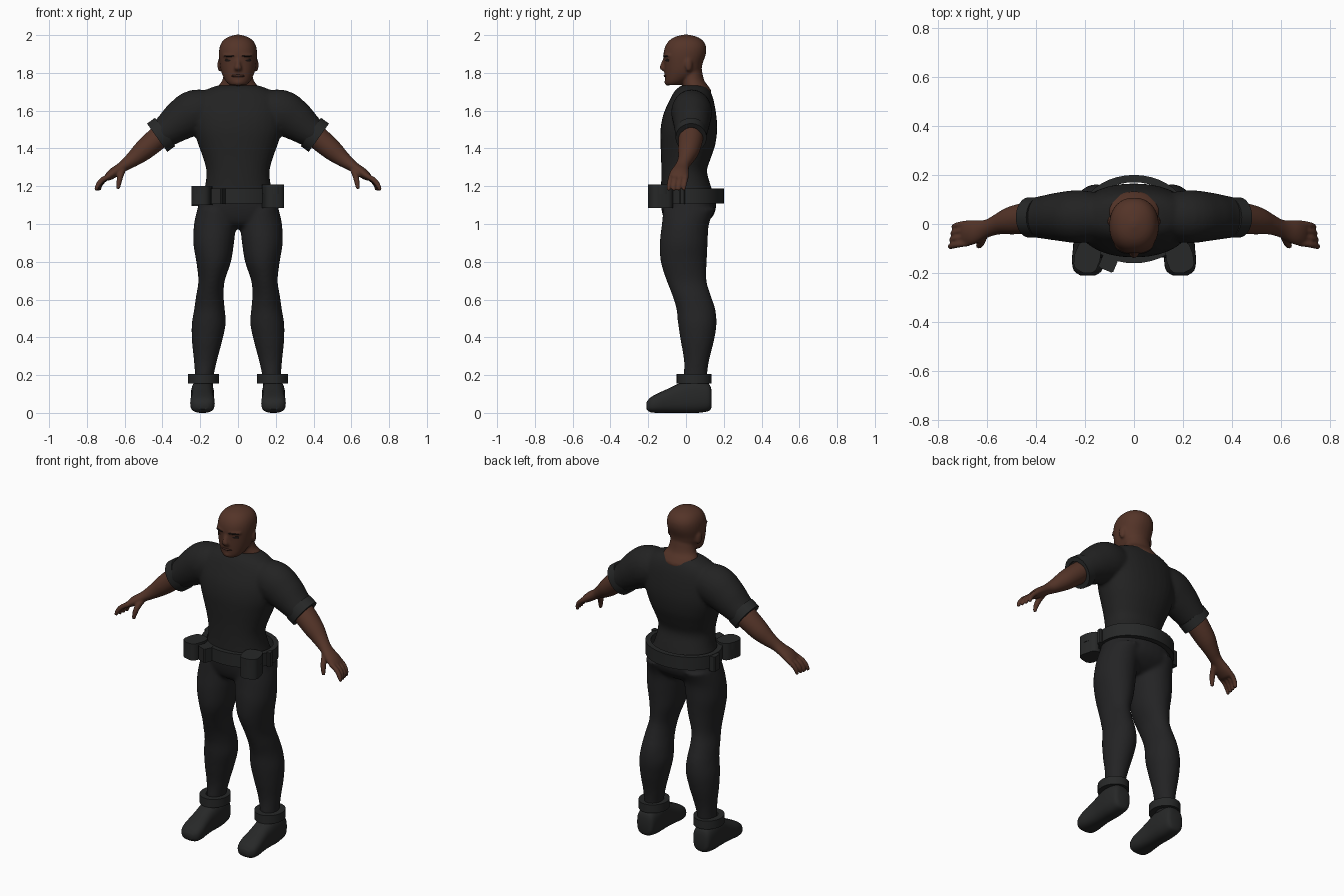
import bpy, bmesh, math
from mathutils import Vector, Matrix

if "Cube" in bpy.data.objects:
    bpy.data.objects.remove(bpy.data.objects["Cube"])

X, Y, Z = Vector((1, 0, 0)), Vector((0, 1, 0)), Vector((0, 0, 1))


def material(name, rgb):
    m = bpy.data.materials.new(name)
    m.diffuse_color = (*rgb, 1)
    m.use_nodes = True
    m.node_tree.nodes["Principled BSDF"].inputs["Base Color"].default_value = m.diffuse_color
    return m


SKIN = material("brown skin", (0.088, 0.034, 0.021))
LIP = material("dark lip", (0.045, 0.018, 0.013))
SOCKET = material("dark eye", (0.012, 0.008, 0.007))
SHIRT = material("black shirt", (0.016, 0.016, 0.016))
TROUSER = material("charcoal trousers", (0.017, 0.017, 0.018))
GEAR = material("dark gear", (0.020, 0.021, 0.021))


def catmull(a, b, c, d, t):
    return [0.5 * (2 * q + (r - p) * t + (2 * p - 5 * q + 4 * r - s) * t * t
                   + (3 * q - p - 3 * r + s) * t ** 3) for p, q, r, s in zip(a, b, c, d)]


def loft(bm, keys, axis=None, ref=Y, power=2.0, n=24, steps=4):
    """Smooth closed tube through (x, y, z, radius_u, radius_v) stations."""
    k = [keys[0]] + list(keys) + [keys[-1]]
    st = [catmull(*k[i:i + 4], j / steps) for i in range(len(keys) - 1) for j in range(steps)]
    st.append(list(keys[-1]))
    rings = []
    for i, s in enumerate(st):
        t = axis or (Vector(st[min(i + 1, len(st) - 1)][:3]) - Vector(st[max(i - 1, 0)][:3])).normalized()
        v = (ref - t * ref.dot(t)).normalized()
        u = t.cross(v)
        ring = []
        for j in range(n):
            a = 2 * math.pi * j / n
            c, d = math.cos(a), math.sin(a)
            c = math.copysign(abs(c) ** (2 / power), c)
            d = math.copysign(abs(d) ** (2 / power), d)
            ring.append(bm.verts.new(Vector(s[:3]) + u * c * max(s[3], .002) + v * d * max(s[4], .002)))
        rings.append(ring)
    for p, q in zip(rings, rings[1:]):
        for j in range(n):
            bm.faces.new((p[j], p[(j + 1) % n], q[(j + 1) % n], q[j]))
    bm.faces.new(rings[0][::-1])
    bm.faces.new(rings[-1])


def ball(bm, c, r, rot=0):
    m = Matrix.Translation(c) @ Matrix.Rotation(rot, 4, 'Z') @ Matrix.Diagonal((*r, 1))
    bmesh.ops.create_uvsphere(bm, u_segments=20, v_segments=12, radius=1, matrix=m)


def band(bm, m, rx, ry, h, wall, n=40):
    """Rectangular-section hoop."""
    prof = [(-wall, -h / 2), (0, -h / 2), (0, h / 2), (-wall, h / 2)]
    rings = [[bm.verts.new(m @ Vector(((rx + w) * math.cos(2 * math.pi * j / n),
                                       (ry + w) * math.sin(2 * math.pi * j / n), z)))
              for j in range(n)] for w, z in prof]
    for i in range(4):
        p, q = rings[i], rings[(i + 1) % 4]
        for j in range(n):
            bm.faces.new((p[j], p[(j + 1) % n], q[(j + 1) % n], q[j]))


def finish(name, bm, mat, voxel=0, smooth=4):
    bmesh.ops.recalc_face_normals(bm, faces=bm.faces[:])
    me = bpy.data.meshes.new(name)
    bm.to_mesh(me)
    bm.free()
    me.materials.append(mat)
    ob = bpy.data.objects.new(name, me)
    bpy.context.collection.objects.link(ob)
    bpy.ops.object.select_all(action='DESELECT')
    ob.select_set(True)
    bpy.context.view_layer.objects.active = ob
    if voxel:  # fuse overlapping parts into one skin
        me.shade_smooth()
        r = ob.modifiers.new("fuse", 'REMESH')
        r.mode, r.voxel_size, r.use_smooth_shade = 'VOXEL', voxel, True
        s = ob.modifiers.new("relax", 'SMOOTH')
        s.factor, s.iterations = 0.5, smooth
    else:
        bpy.ops.object.shade_smooth_by_angle(angle=math.radians(40))
    return ob


# shirt: torso with both sleeves
bm = bmesh.new()
torso = [(1.735, .04, .10, .06), (1.71, .035, .17, .09), (1.66, .03, .225, .115), (1.58, .02, .24, .14),
         (1.50, .015, .235, .15), (1.42, .01, .21, .145), (1.35, 0, .185, .132), (1.28, -.01, .167, .121),
         (1.20, 0, .175, .132), (1.12, .01, .20, .145)]
loft(bm, [(0, y, z, rx, ry) for z, y, rx, ry in torso], Z, power=2.2, n=32)
for s in (-1, 1):
    loft(bm, [(s * .10, .03, 1.61, .09, .09), (s * .22, .03, 1.595, .118, .108), (s * .30, .03, 1.55, .108, .10),
              (s * .36, .028, 1.505, .09, .09), (s * .415, .026, 1.465, .075, .08)])
finish("shirt", bm, SHIRT, .011)

# trousers: pelvis and legs
bm = bmesh.new()
loft(bm, [(0, 0, 1.18, .175, .13), (0, .012, 1.12, .205, .147), (0, .012, 1.05, .216, .136),
          (0, .0, 1.0, .19, .10), (0, 0, .975, .12, .05)], Z, power=2.3, n=32)
leg = [(1.08, .115, .018, .10, .138), (1.0, .122, -.003, .111, .125), (.9, .129, -.012, .108, .127),
       (.8, .129, -.012, .092, .122), (.7, .14, .003, .070, .106), (.62, .149, .03, .073, .102),
       (.55, .151, .052, .081, .103), (.47, .155, .06, .090, .102), (.38, .164, .06, .080, .088),
       (.28, .172, .056, .062, .067), (.2, .178, .05, .050, .062), (.14, .18, .05, .050, .062)]
for s in (-1, 1):
    loft(bm, [(s * x, y, z, rx, ry) for z, x, y, rx, ry in leg], Z)
finish("trousers", bm, TROUSER, .011)

# boots
foot = [(.135, .03, .12, .035), (.12, .01, .155, .054), (.06, 0, .175, .061), (0, 0, .17, .060),
        (-.05, 0, .15, .058), (-.10, 0, .126, .061), (-.15, 0, .103, .065), (-.19, .004, .08, .057),
        (-.21, .02, .055, .03)]
for s, side in ((-1, "right"), (1, "left")):
    bm = bmesh.new()
    loft(bm, [(s * .188, y, (a + b) / 2, rx, (b - a) / 2) for y, a, b, rx in foot], Y, ref=Z, power=2.7)
    finish(side + "_boot", bm, GEAR)
    # ankle and sleeve cuffs
    bm = bmesh.new()
    band(bm, Matrix.Translation((s * .183, .043, .18)), .082, .092, .05, .035)
    finish(side + "_ankle_cuff", bm, GEAR)
    bm = bmesh.new()
    tilt = Vector((s * .81, 0, -.58)).to_track_quat('Z', 'Y').to_matrix().to_4x4()
    band(bm, Matrix.Translation((s * .407, .027, 1.472)) @ tilt, .082, .092, .052, .026)
    finish(side + "_sleeve_cuff", bm, GEAR)
    # forearm and hand
    bm = bmesh.new()
    arm = [(.37, .028, 1.50, .06, .066), (.43, .025, 1.45, .061, .065), (.50, .014, 1.39, .055, .057),
           (.55, 0, 1.348, .043, .043), (.59, -.015, 1.318, .033, .036), (.62, -.024, 1.297, .028, .040),
           (.66, -.034, 1.27, .027, .050), (.69, -.039, 1.247, .020, .050), (.70, -.04, 1.238, .01, .04)]
    loft(bm, [(s * x, y, z, u, v) for x, y, z, u, v in arm])
    for i in range(4):
        y = .003 - .027 * i
        loft(bm, [(s * .675, y, 1.258, .014, .013), (s * (.71 + .003 * i), y - .006, 1.233, .0145, .013),
                  (s * (.73 + .004 * i), y - .012, 1.205, .013, .012),
                  (s * (.735 + .006 * i), y - .015, 1.177, .009, .009)], n=12)
    loft(bm, [(s * .61, -.04, 1.29, .018, .018), (s * .622, -.07, 1.255, .018, .016),
              (s * .63, -.085, 1.22, .015, .014), (s * .635, -.09, 1.185, .009, .009)], ref=X, n=12)
    finish(side + "_arm", bm, SKIN, .006, 3)

# head, neck, ears, nose and brow
bm = bmesh.new()
skull = [(1.735, -.068, .042, .036), (1.755, -.052, .064, .058), (1.80, -.021, .087, .093),
         (1.85, -.014, .097, .102), (1.90, -.007, .101, .112), (1.94, -.002, .096, .108),
         (1.97, 0, .080, .09), (1.99, 0, .052, .06), (2.002, 0, .012, .015)]
loft(bm, [(0, y, z, rx, ry) for z, y, rx, ry in skull], Z, power=2.2, n=32)
loft(bm, [(0, .055, 1.66, .09, .065), (0, .06, 1.70, .105, .074), (0, .05, 1.73, .104, .068),
          (0, .035, 1.765, .082, .06), (0, .025, 1.84, .07, .055)], Z)
loft(bm, [(0, -.108, 1.88, .012, .012), (0, -.118, 1.85, .013, .015), (0, -.123, 1.825, .021, .017),
          (0, -.112, 1.81, .018, .01)], Z, n=12)
ball(bm, (0, -.098, 1.752), (.03, .016, .02))
for s in (-1, 1):
    ball(bm, (s * .045, -.1, 1.892), (.04, .015, .01), s * .4)
    ball(bm, (s * .097, .015, 1.842), (.011, .02, .036), s * .3)
finish("head", bm, SKIN, .007, 3)

# dark eyes, brows and mouth as thin inlays
bm = bmesh.new()
for s in (-1, 1):
    ball(bm, (s * .045, -.099, 1.867), (.028, .009, .011), s * .38)
    ball(bm, (s * .047, -.109, 1.889), (.030, .008, .0045), s * .4)
finish("eyes", bm, SOCKET)
bm = bmesh.new()
ball(bm, (0, -.106, 1.784), (.036, .012, .008))
finish("mouth", bm, LIP)

# belt and pouches
bm = bmesh.new()
band(bm, Matrix.Translation((0, .02, 1.148)), .225, .18, .078, .03)
finish("belt", bm, GEAR)
pouches = [("left_pouch", (.186, -.135, 1.147), (.105, .125, .122), .25),
           ("right_pouch", (-.19, -.135, 1.15), (.10, .125, .10), -.25),
           ("front_pouch", (-.105, -.16, 1.148), (.065, .06, .082), -.4),
           ("side_pouch", (-.225, .05, 1.14), (.04, .06, .09), .1),
           ("belt_loop", (.225, -.02, 1.148), (.025, .03, .085), 0)]
for name, c, size, rot in pouches:
    bm = bmesh.new()
    m = Matrix.Translation(c) @ Matrix.Rotation(rot, 4, 'Z') @ Matrix.Diagonal((*size, 1))
    bmesh.ops.create_cube(bm, size=1, matrix=m)
    big = size[0] > .09
    up = [e for e in bm.edges if abs((e.verts[0].co - e.verts[1].co).z) > .05]
    bmesh.ops.bevel(bm, geom=up, offset=.035 if big else .006, segments=4 if big else 1,
                    affect='EDGES', profile=.5)
    finish(name, bm, GEAR)
    if big:  # overhanging pouch flap
        bm = bmesh.new()
        f = Matrix.Translation((c[0], c[1], c[2] + size[2] * .3)) @ Matrix.Rotation(rot, 4, 'Z')
        band(bm, f, size[0] * .53, size[1] * .53, size[2] * .4, .012, 24)
        finish(name + "_flap", bm, GEAR)
